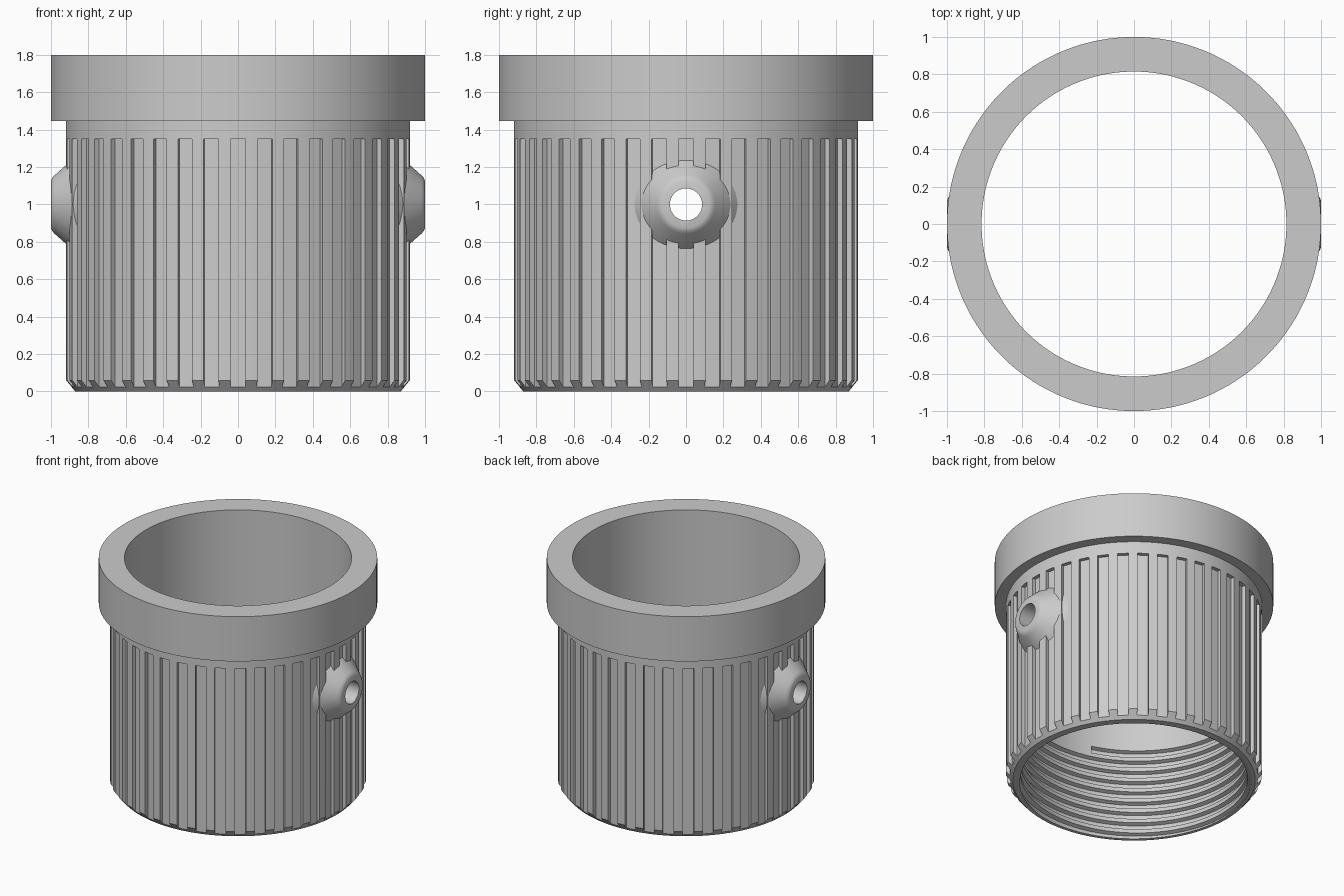
import bpy
import bmesh
from math import cos, sin, pi, radians
from mathutils import Matrix

SEGMENTS = 160
RIBS = 40
BORE = 0.815

if "Cube" in bpy.data.objects:
    bpy.data.objects.remove(bpy.data.objects["Cube"])

gray = bpy.data.materials.new("plain gray")
gray.use_nodes = True
gray.diffuse_color = (0.6, 0.6, 0.6, 1)
gray.node_tree.nodes["Principled BSDF"].inputs["Base Color"].default_value = (0.6, 0.6, 0.6, 1)


def make_object(name, bm):
    bmesh.ops.recalc_face_normals(bm, faces=bm.faces)
    mesh = bpy.data.meshes.new(name)
    bm.to_mesh(mesh)
    bm.free()
    mesh.materials.append(gray)
    obj = bpy.data.objects.new(name, mesh)
    bpy.context.collection.objects.link(obj)
    return obj


def add_loft(bm, rings):
    """Skin a list of closed point rings and cap both ends."""
    loops = [[bm.verts.new(p) for p in ring] for ring in rings]
    for a, b in zip(loops, loops[1:]):
        for i in range(len(a)):
            j = (i + 1) % len(a)
            bm.faces.new((a[i], a[j], b[j], b[i]))
    bm.faces.new(loops[0])
    bm.faces.new(loops[-1])


def lathe(name, profile, segments=SEGMENTS, matrix=Matrix()):
    """Solid of revolution from (radius, height) points."""
    bm = bmesh.new()
    turn = [2 * pi * (i + 0.5) / segments for i in range(segments)]
    add_loft(bm, [[(r * cos(a), r * sin(a), z) for a in turn] for r, z in profile])
    bm.transform(matrix)
    return make_object(name, bm)


def combine(target, tool, operation):
    mod = target.modifiers.new(operation, "BOOLEAN")
    mod.operation = operation
    mod.solver = "EXACT"
    mod.object = tool
    bpy.context.view_layer.objects.active = target
    bpy.ops.object.modifier_apply(modifier=mod.name)
    bpy.data.objects.remove(tool)


# Collar body: chamfered foot, sleeve and wide rim
collar = lathe("ribbed_collar", [(0.87, 0), (0.92, 0.06), (0.92, 1.445),
                                 (1.0, 1.445), (1.0, 1.8)])

# Grip grooves around the sleeve
bm = bmesh.new()
for i in range(RIBS):
    place = (Matrix.Rotation(2 * pi * i / RIBS, 4, "Z")
             @ Matrix.Translation((0.94, 0, 0.625))
             @ Matrix.Diagonal((0.1, 0.08, 1.45, 1)))
    bmesh.ops.create_cube(bm, size=1, matrix=place)
combine(collar, make_object("groove_cutter", bm), "DIFFERENCE")

# Conical screw bosses on both sides
boss_profile = [(0.36, 0.75), (0.157, 0.98), (0.143, 0.993), (0.125, 1.0)]
for side in (1, -1):
    place = Matrix.Translation((0, 0, 1)) @ Matrix.Rotation(side * pi / 2, 4, "Y")
    combine(collar, lathe("screw_boss", boss_profile, 64, place), "UNION")

# Main bore and cross hole
combine(collar, lathe("bore_cutter", [(BORE, -0.2), (BORE, 2)]), "DIFFERENCE")
across = Matrix.Translation((0, 0, 1)) @ Matrix.Rotation(pi / 2, 4, "Y")
combine(collar, lathe("hole_cutter", [(0.086, -1.2), (0.086, 1.2)], 48, across), "DIFFERENCE")

# Internal screw thread, cut upward from the foot
pitch, top, steps = 0.085, 0.69, 80
section = [(0.79, -0.036), (0.845, -0.017), (0.845, 0.017), (0.79, 0.036)]
rings = []
for i in range(int(9.4 * steps)):
    angle = radians(252) - 2 * pi * i / steps
    z = top - pitch * i / steps
    rings.append([(r * cos(angle), r * sin(angle), z + dz) for r, dz in section])
bm = bmesh.new()
add_loft(bm, rings)
combine(collar, make_object("thread_cutter", bm), "DIFFERENCE")

# Smooth round faces, crisp machined edges
bpy.ops.object.select_all(action="DESELECT")
collar.select_set(True)
bpy.context.view_layer.objects.active = collar
bpy.ops.object.shade_smooth_by_angle(angle=radians(28))
